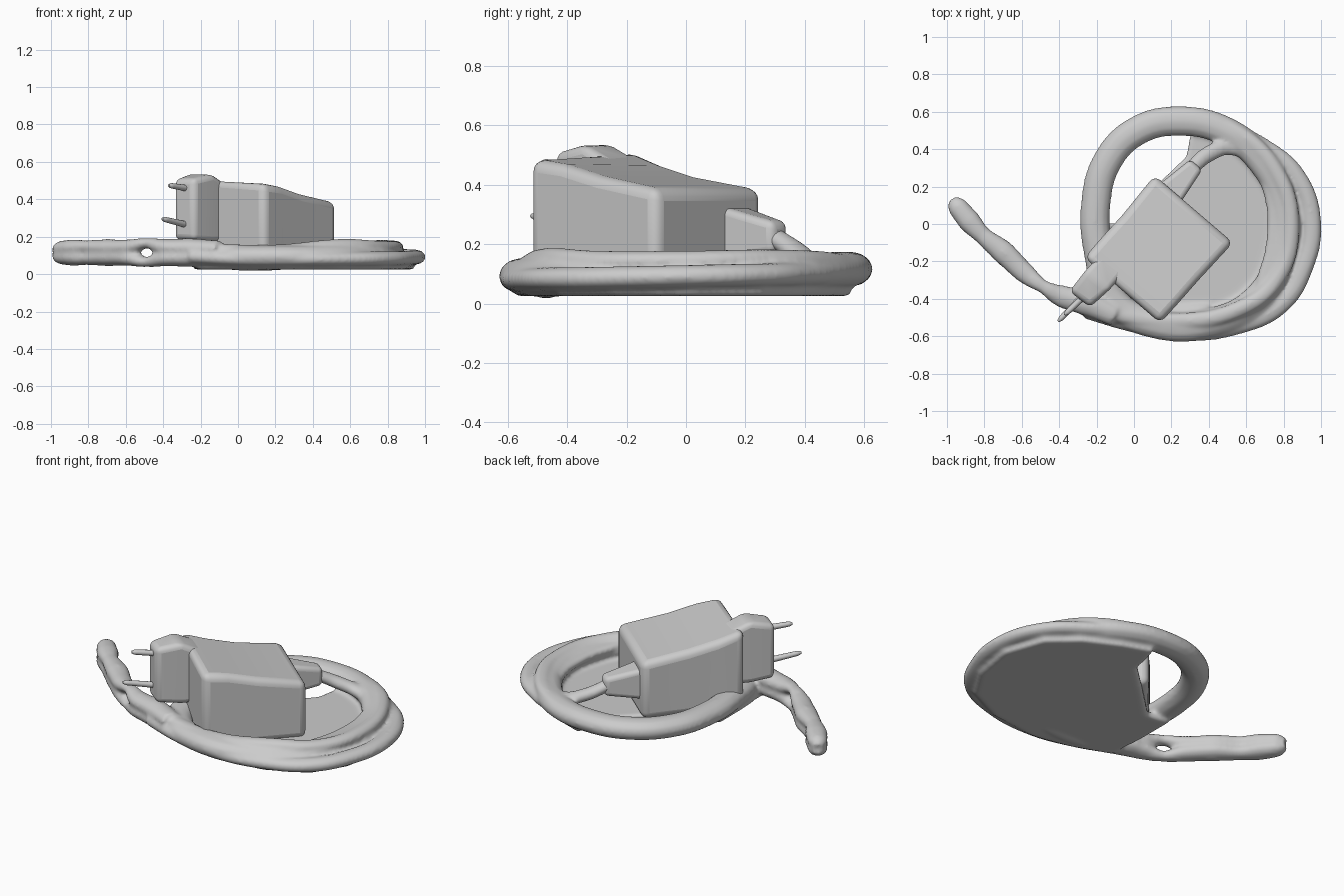
import bpy, bmesh
from mathutils import Vector

if "Cube" in bpy.data.objects:
    bpy.data.objects.remove(bpy.data.objects["Cube"])

FLAT = 0.75  # vertical squash of the cable section


def mesh_object(name, bm):
    bmesh.ops.recalc_face_normals(bm, faces=bm.faces[:])
    me = bpy.data.meshes.new(name)
    bm.to_mesh(me)
    bm.free()
    ob = bpy.data.objects.new(name, me)
    bpy.context.collection.objects.link(ob)
    return ob


def select(ob):
    bpy.ops.object.select_all(action='DESELECT')
    ob.select_set(True)
    bpy.context.view_layer.objects.active = ob


def strand(name, pts, cyclic=False, flat=FLAT):
    """Tube through (x, y, z, radius) points, converted to a mesh."""
    cu = bpy.data.curves.new(name, 'CURVE')
    cu.dimensions = '3D'
    cu.bevel_depth = 1.0
    cu.bevel_resolution = 4
    cu.resolution_u = 8
    cu.use_fill_caps = True
    sp = cu.splines.new('BEZIER')
    sp.bezier_points.add(len(pts) - 1)
    sp.use_cyclic_u = cyclic
    for p, (x, y, z, r) in zip(sp.bezier_points, pts):
        p.co = (x, y, z / flat)
        p.radius = r
        p.handle_left_type = p.handle_right_type = 'AUTO'
    ob = bpy.data.objects.new(name, cu)
    bpy.context.collection.objects.link(ob)
    ob.scale.z = flat
    select(ob)
    bpy.ops.object.convert(target='MESH')
    bpy.ops.object.transform_apply(location=False, rotation=False, scale=True)
    return bpy.context.object


def loft(name, stations, bevel):
    """Box lofted through stations of (left xy, right xy, bottom z, left top z, right top z)."""
    bm = bmesh.new()
    rings = []
    for (lx, ly), (rx, ry), zb, zl, zr in stations:
        rings.append([bm.verts.new(c) for c in
                      ((lx, ly, zb), (rx, ry, zb), (rx, ry, zr), (lx, ly, zl))])
    for a, b in zip(rings, rings[1:]):
        for i in range(4):
            j = (i + 1) % 4
            bm.faces.new((a[i], a[j], b[j], b[i]))
    bm.faces.new(rings[0])
    bm.faces.new(rings[-1])
    ob = mesh_object(name, bm)
    m = ob.modifiers.new('round', 'BEVEL')
    m.width = bevel
    m.segments = 4
    m.limit_method = 'ANGLE'
    m.angle_limit = 0.6
    select(ob)
    bpy.ops.object.shade_smooth_by_angle(angle=0.7)
    return ob


# Thin floor under the coil, open at the upper left
outer = [(0.5, 0.5), (0.7, 0.4), (0.86, 0.26), (0.945, 0.02), (0.9, -0.24),
         (0.78, -0.43), (0.55, -0.54), (0.25, -0.575), (0.0, -0.53)]
inner = [(-0.22, -0.45), (-0.24, -0.2), (-0.24, 0.02), (-0.1, 0.0), (0.1, 0.19),
         (0.28, 0.36), (0.3, 0.47), (0.33, 0.56)]
bm = bmesh.new()
f = bm.faces.new([bm.verts.new((x, y, 0.025)) for x, y in outer + inner])
ext = bmesh.ops.extrude_face_region(bm, geom=[f])
bmesh.ops.translate(bm, vec=Vector((0, 0, 0.035)),
                    verts=[v for v in ext['geom'] if isinstance(v, bmesh.types.BMVert)])
floor = mesh_object('coil_floor', bm)

# Main closed loop, a little higher at the back
loop = [(-0.205, 0.1), (-0.14, 0.34), (0.02, 0.5), (0.25, 0.55), (0.5, 0.49),
        (0.68, 0.34), (0.8, 0.1), (0.79, -0.15), (0.66, -0.4), (0.4, -0.53),
        (0.1, -0.53), (-0.1, -0.42), (-0.19, -0.15)]
parts = [strand('main_loop', [(x, y, 0.105 + 0.02 * y, 0.08) for x, y in loop], True)]

# Outer loop, forming the thin outer lip
parts.append(strand('outer_loop',
                    [(x * 1.005, y, 0.092 + 0.02 * y, 0.052) for x, y in outer]
                    + [(-0.25, -0.455, 0.095, 0.055)]))

# Raised winding along the right and the front
parts.append(strand('upper_winding', [
    (0.3, 0.57, 0.12, 0.04), (0.55, 0.49, 0.14, 0.045), (0.76, 0.28, 0.15, 0.045),
    (0.84, 0.0, 0.145, 0.045), (0.76, -0.3, 0.145, 0.045), (0.55, -0.46, 0.155, 0.045),
    (0.2, -0.52, 0.125, 0.045), (-0.1, -0.48, 0.13, 0.045), (-0.35, -0.4, 0.145, 0.04)]))

# Sagging winding at the lowest point of the front
parts.append(strand('low_winding', [
    (-0.25, -0.42, 0.08, 0.04), (0.05, -0.47, 0.05, 0.045), (0.4, -0.46, 0.06, 0.035)]))

# Lead from the strain relief into the coil
parts.append(strand('lead', [
    (0.3, 0.29, 0.23, 0.04), (0.4, 0.375, 0.17, 0.045), (0.52, 0.41, 0.13, 0.045),
    (0.64, 0.34, 0.125, 0.035), (0.73, 0.15, 0.125, 0.035), (0.74, -0.1, 0.125, 0.035),
    (0.68, -0.33, 0.125, 0.035)]))

# Tail of two stacked strands that part briefly
tail = [(-0.1, -0.49, 0.02, 0.06), (-0.26, -0.42, 0.025, 0.07), (-0.39, -0.385, 0.03, 0.06),
        (-0.485, -0.335, 0.05, 0.036), (-0.58, -0.265, 0.03, 0.056), (-0.7, -0.15, 0.025, 0.064),
        (-0.81, -0.06, 0.03, 0.048), (-0.88, 0.015, 0.025, 0.062), (-0.945, 0.095, 0.02, 0.055),
        (-0.97, 0.13, 0.01, 0.03)]
for s in (1, -1):
    parts.append(strand('tail', [(x, y, 0.115 + s * dz, r) for x, y, dz, r in tail]))

# Fuse the cable and floor into one soft surface
select(floor)
for p in parts:
    p.select_set(True)
bpy.ops.object.join()
floor.name = 'cable_coil'
m = floor.modifiers.new('fuse', 'REMESH')
m.mode = 'VOXEL'
m.voxel_size = 0.011
m.use_smooth_shade = True
m = floor.modifiers.new('soften', 'SMOOTH')
m.factor = 0.5
m.iterations = 8

# Adapter body, with the top sloping down to the cable end
loft('adapter_body', [
    ((-0.265, -0.18), (0.14, -0.53), 0.045, 0.515, 0.485),
    ((-0.17, -0.07), (0.235, -0.425), 0.045, 0.465, 0.47),
    ((-0.06, 0.05), (0.345, -0.3), 0.045, 0.425, 0.43),
    ((0.11, 0.26), (0.53, -0.1), 0.045, 0.385, 0.385)], 0.04)

# Plug neck
loft('plug_neck', [
    ((-0.345, -0.36), (-0.235, -0.445), 0.185, 0.505, 0.51),
    ((-0.26, -0.25), (-0.13, -0.35), 0.17, 0.54, 0.535),
    ((-0.17, -0.15), (-0.04, -0.25), 0.17, 0.48, 0.47)], 0.03)

# Strain relief
loft('strain_relief', [
    ((0.12, 0.2), (0.24, 0.1), 0.14, 0.33, 0.33),
    ((0.3, 0.345), (0.365, 0.29), 0.17, 0.275, 0.275)], 0.025)

# Two prongs
for name, a, b in (('upper_prong', (-0.25, -0.37, 0.455), (-0.37, -0.485, 0.475)),
                   ('lower_prong', (-0.26, -0.37, 0.26), (-0.405, -0.52, 0.296))):
    pr = strand(name, [(*a, 0.018), (*Vector(a).lerp(Vector(b), 0.9), 0.014), (*b, 0.007)], flat=1.0)
    select(pr)
    bpy.ops.object.shade_smooth_by_angle(angle=0.9)
